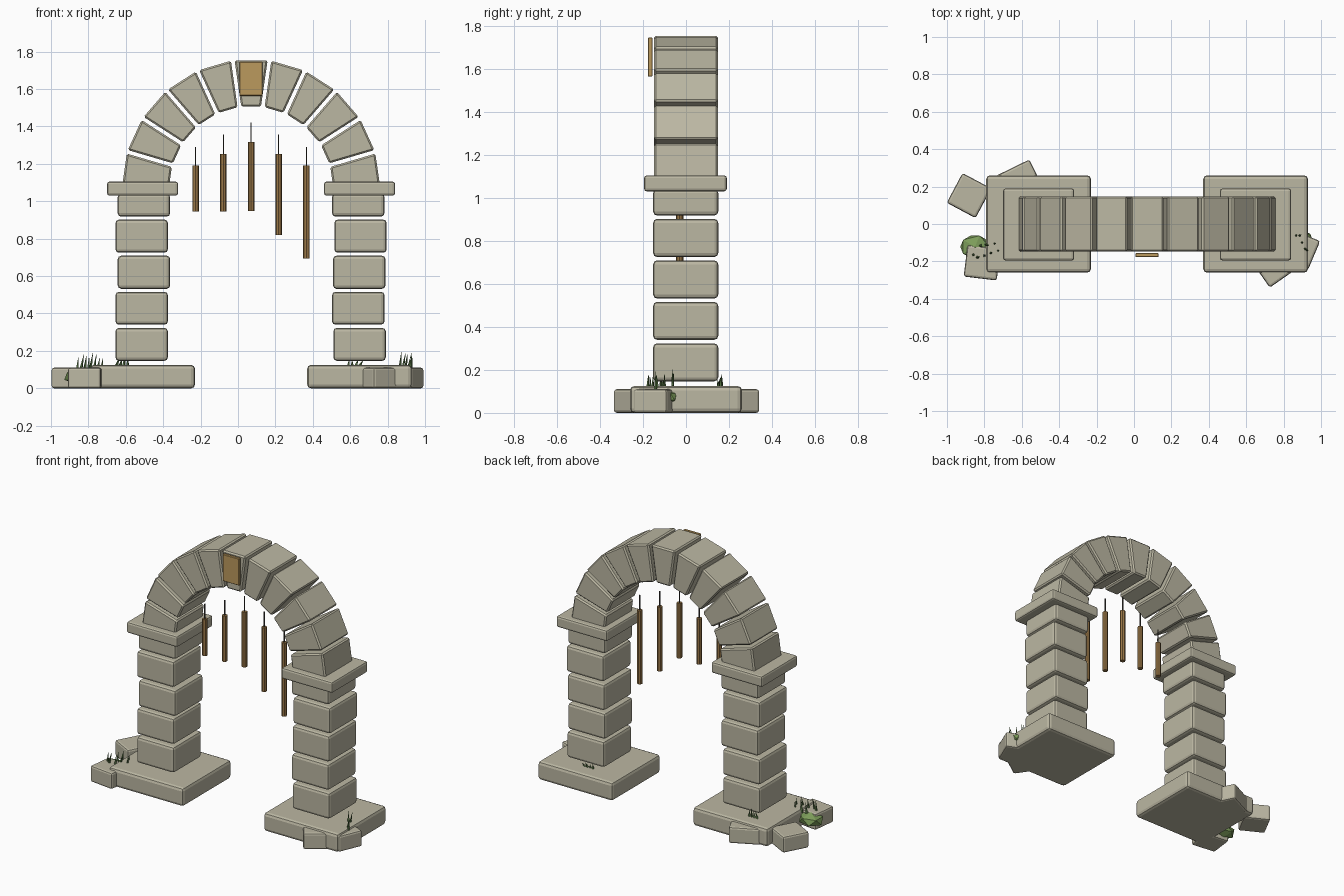
import bpy, bmesh, math, random
from mathutils import Matrix, Vector

if "Cube" in bpy.data.objects:
    bpy.data.objects.remove(bpy.data.objects["Cube"])

random.seed(4)


def mat(name, rgb):
    m = bpy.data.materials.new(name)
    m.diffuse_color = (*rgb, 1)
    m.use_nodes = True
    m.node_tree.nodes["Principled BSDF"].inputs["Base Color"].default_value = m.diffuse_color
    return m


STONE = mat("pale_stone", (0.50, 0.475, 0.365))
WOOD = mat("chime_wood", (0.33, 0.19, 0.065))
BRASS = mat("plaque_tan", (0.50, 0.32, 0.11))
CORD = mat("dark_cord", (0.07, 0.065, 0.055))
GRASS = mat("grass_green", (0.09, 0.17, 0.055))
MOSS = mat("moss_green", (0.20, 0.33, 0.10))

CX, CZ = 0.07, 1.07          # arch centre
R_IN, R_OUT, COUNT = 0.44, 0.691, 11
HALF_DEPTH = 0.148


def finish(bm, name, material, bevel=0.0, segments=2):
    bmesh.ops.recalc_face_normals(bm, faces=bm.faces)
    me = bpy.data.meshes.new(name)
    bm.to_mesh(me)
    bm.free()
    me.materials.append(material)
    ob = bpy.data.objects.new(name, me)
    bpy.context.collection.objects.link(ob)
    if bevel:
        mod = ob.modifiers.new("soft_edges", "BEVEL")
        mod.width, mod.segments = bevel, segments
    return ob


def box(name, x, y, z, material, bevel=0.0, rot=0.0, segments=2):
    """Box from (min, max) ranges, turned about its own vertical axis."""
    bm = bmesh.new()
    bmesh.ops.create_cube(bm, size=1)
    size = [r[1] - r[0] for r in (x, y, z)]
    mid = [(r[0] + r[1]) / 2 for r in (x, y, z)]
    bm.transform(Matrix.Translation(mid) @ Matrix.Rotation(math.radians(rot), 4, "Z")
                 @ Matrix.Diagonal((*size, 1)))
    return finish(bm, name, material, bevel, segments)


def cone(name, base, top, r1, r2, sides, material):
    bm = bmesh.new()
    base, top = Vector(base), Vector(top)
    d = top - base
    bmesh.ops.create_cone(bm, cap_ends=True, segments=sides, radius1=r1, radius2=r2, depth=d.length)
    bm.transform(Matrix.Translation((base + top) / 2) @ d.to_track_quat("Z", "Y").to_matrix().to_4x4())
    return finish(bm, name, material)


# Pillars: plinth, five loose courses and a capital
COURSES = [(0.147, 0.323), (0.340, 0.516), (0.532, 0.709), (0.725, 0.902), (0.918, 1.04)]
SHIFTS = {"left": (-0.515, -0.515, -0.503, -0.515, -0.503),
          "right": (0.650, 0.643, 0.648, 0.655, 0.643)}
for side, px in (("left", -0.51), ("right", 0.65)):
    box(side + "_plinth", (px - 0.28, px + 0.28), (-0.26, 0.26), (0, 0.125), STONE, 0.02)
    for i, (z, sx) in enumerate(zip(COURSES, SHIFTS[side])):
        box(f"{side}_pillar_block_{i + 1}", (sx - 0.14, sx + 0.14), (-0.153, 0.15), z, STONE, 0.018)
    box(side + "_capital", (px - 0.19, px + 0.19), (-0.195, 0.19), (1.03, 1.105), STONE, 0.013)

# Arch: eleven wedge stones with open joints
step = math.pi / COUNT
for i in range(COUNT):
    a = (i + 0.5) * step
    bm = bmesh.new()
    profile = []
    for r, s in ((R_IN, -1), (R_OUT, -1), (R_OUT, 1), (R_IN, 1)):
        t = s * (r * math.sin(step / 2) - 0.010)      # sideways offset minus joint
        h = r * math.cos(step / 2)
        profile.append((CX + h * math.cos(a) - t * math.sin(a), CZ + h * math.sin(a) + t * math.cos(a)))
    face = bm.faces.new([bm.verts.new((x, -HALF_DEPTH, z)) for x, z in profile])
    ext = bmesh.ops.extrude_face_region(bm, geom=[face])
    bmesh.ops.translate(bm, vec=(0, 2 * HALF_DEPTH, 0),
                        verts=[v for v in ext["geom"] if isinstance(v, bmesh.types.BMVert)])
    name = "keystone" if i == COUNT // 2 else f"arch_stone_{i + 1}"
    finish(bm, name, STONE, 0.009, 1)

# Plaque on the keystone
box("keystone_plaque", (0.008, 0.131), (-0.177, -0.156), (1.564, 1.746), BRASS, 0.003, segments=1)

# Wind chimes: cord and tube (x, cord top, tube top, tube bottom)
CHIMES = [(-0.227, 1.29, 1.19, 0.944), (-0.078, 1.356, 1.254, 0.945), (0.07, 1.42, 1.318, 0.947),
          (0.217, 1.356, 1.254, 0.82), (0.366, 1.29, 1.19, 0.693)]
for i, (x, c, t, b) in enumerate(CHIMES):
    cone(f"chime_cord_{i + 1}", (x, -0.03, t - 0.01), (x, -0.03, c), 0.004, 0.004, 6, CORD)
    cone(f"chime_tube_{i + 1}", (x, -0.03, b), (x, -0.03, t), 0.0175, 0.0175, 8, WOOD)

# Fallen stones around the plinths (x, y, width, depth, turn)
RUBBLE = [(-0.882, 0.152, 0.175, 0.18, -28), (-0.61, 0.22, 0.20, 0.18, 26),
          (-0.812, -0.207, 0.178, 0.17, -7), (0.748, -0.215, 0.18, 0.18, 35),
          (0.884, -0.137, 0.17, 0.17, -23)]
for i, (x, y, w, d, rot) in enumerate(RUBBLE):
    box(f"fallen_stone_{i + 1}", (x - w / 2, x + w / 2), (y - d / 2, y + d / 2), (0, 0.11),
        STONE, 0.013, rot)

# Moss clumps
for name, pos, size in (("left_moss", (-0.85, -0.122, 0.065), (0.088, 0.07, 0.045)),
                        ("right_moss", (0.91, -0.072, 0.075), (0.045, 0.035, 0.035))):
    bm = bmesh.new()
    bmesh.ops.create_icosphere(bm, subdivisions=1, radius=1)
    bm.transform(Matrix.Translation(pos) @ Matrix.Diagonal((*size, 1)))
    finish(bm, name, MOSS)

# Grass blades in small tufts (x, y, foot height, blade height)
TUFTS = [(-0.83, -0.14, 0.10, 0.10, 4), (-0.76, -0.14, 0.10, 0.09, 4), (0.895, -0.10, 0.10, 0.10, 5),
         (-0.62, 0.165, 0.12, 0.06, 4), (0.62, 0.15, 0.12, 0.035, 4)]
for n, (x, y, z, h, count) in enumerate(TUFTS):
    for k in range(count):
        bx = x + (k / (count - 1) - 0.5) * 0.06
        by = y + random.uniform(-0.045, 0.045) * (h > 0.07)
        bh = h * random.uniform(0.65, 1.08)
        cone(f"grass_blade_{n + 1}_{k + 1}", (bx, by, z),
             (bx + random.uniform(0.0, 0.018), by + random.uniform(-0.008, 0.008), z + bh),
             0.009, 0.0005, 4, GRASS)
